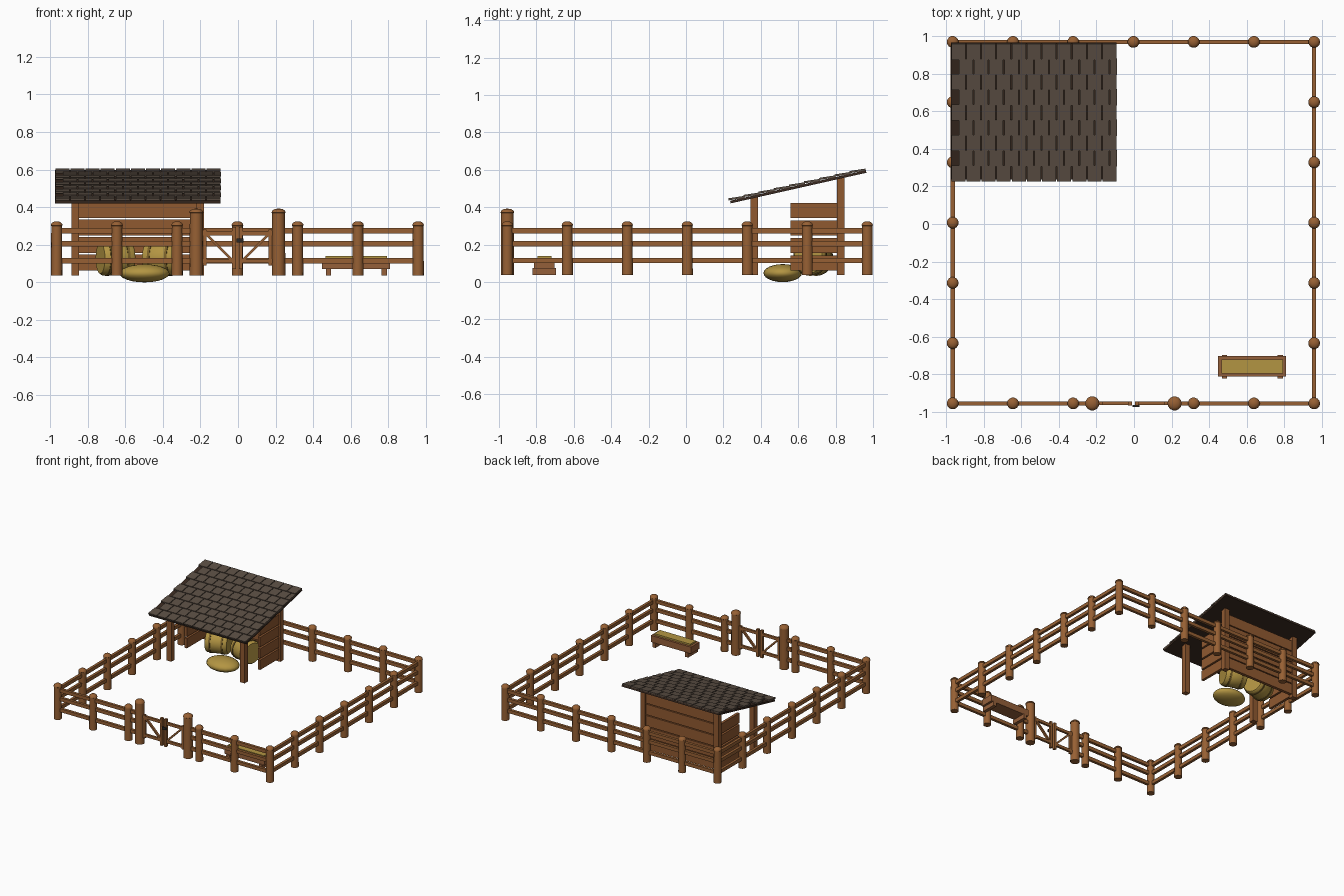
import bpy, bmesh, math
from mathutils import Matrix, Vector

if "Cube" in bpy.data.objects:
    bpy.data.objects.remove(bpy.data.objects["Cube"])

def mat(name, rgb):
    m = bpy.data.materials.new(name)
    m.diffuse_color = (*rgb, 1)
    m.use_nodes = True
    m.node_tree.nodes["Principled BSDF"].inputs["Base Color"].default_value = m.diffuse_color
    return m

WOOD = mat("post_wood", (0.31, 0.118, 0.034))
PLANK = mat("plank_wood", (0.28, 0.10, 0.030))
TROUGH = mat("trough_wood", (0.30, 0.115, 0.042))
SHINGLE = mat("grey_brown_shingle", (0.105, 0.078, 0.058))
DECK = mat("dark_roof_deck", (0.040, 0.022, 0.014))
HAY = mat("hay", (0.45, 0.30, 0.055))
BAND = mat("bale_band", (0.19, 0.115, 0.022))
IRON = mat("dark_iron", (0.02, 0.018, 0.016))

def finish(bm, name, m, smooth=False):
    bmesh.ops.recalc_face_normals(bm, faces=bm.faces)
    me = bpy.data.meshes.new(name)
    bm.to_mesh(me)
    bm.free()
    me.materials.append(m)
    ob = bpy.data.objects.new(name, me)
    bpy.context.collection.objects.link(ob)
    if smooth:
        bpy.context.view_layer.objects.active = ob
        ob.select_set(True)
        bpy.ops.object.shade_smooth_by_angle(angle=math.radians(40))
        ob.select_set(False)
    return ob

def add_box(bm, lo, hi, mx=Matrix()):
    lo, hi = Vector(lo), Vector(hi)
    m = mx @ Matrix.Translation((lo + hi) / 2) @ Matrix.Diagonal((*(hi - lo), 1))
    bmesh.ops.create_cube(bm, size=1, matrix=m)

def boxes(name, m, items):
    bm = bmesh.new()
    for lo, hi in items:
        add_box(bm, lo, hi)
    return finish(bm, name, m)

def lathe(name, profile, m, sides, mx=Matrix()):
    # profile of (radius, height) points spun around the local z axis
    bm = bmesh.new()
    vs = [bm.verts.new((r, 0, z)) for r, z in profile]
    es = [bm.edges.new(p) for p in zip(vs, vs[1:])]
    bmesh.ops.spin(bm, geom=vs + es, cent=(0, 0, 0), axis=(0, 0, 1),
                   angle=2 * math.pi, steps=sides, use_merge=True)
    bmesh.ops.remove_doubles(bm, verts=bm.verts, dist=1e-5)
    ob = finish(bm, name, m, True)
    ob.matrix_world = mx
    return ob

# ---- fence posts
CX, CY, H, BASE = -0.003, 0.007, 0.962, 0.037
def post(name, x, y, r, top):
    h = top - BASE
    lathe(name, [(0, 0), (r, 0), (r * 0.96, h - 0.024), (r * 1.05, h - 0.022),
                 (r * 0.95, h - 0.012), (r * 0.6, h - 0.003), (0, h)],
          WOOD, 14, Matrix.Translation((x, y, BASE)))

STEP = H / 3
for i in range(-3, 4):
    for j in range(-3, 4):
        if max(abs(i), abs(j)) == 3 and (i, j) != (0, -3):
            post("fence_post", CX + i * STEP, CY + j * STEP, 0.030, 0.325)
FY = CY - H
GATE = (-0.222, 0.216)
for x in GATE:
    post("gate_post", x, FY, 0.036, 0.393)

# ---- fence rails
RAILS, RH, RD = (0.275, 0.205, 0.115), 0.014, 0.011
def rails_x(name, x0, x1, y):
    boxes(name, WOOD, [((x0, y - RD, z - RH), (x1, y + RD, z + RH)) for z in RAILS])
rails_x("back_rails", CX - H, CX + H, CY + H)
rails_x("front_left_rails", CX - H, GATE[0], FY)
rails_x("front_right_rails", GATE[1], CX + H, FY)
for s, n in ((-1, "left_rails"), (1, "right_rails")):
    x = CX + s * H
    boxes(n, WOOD, [((x - RD, CY - H, z - RH), (x + RD, CY + H, z + RH)) for z in RAILS])

# ---- double gate, each leaf with stiles, rails and a brace
for s, n in ((-1, "left_gate_leaf"), (1, "right_gate_leaf")):
    bm = bmesh.new()
    def part(x0, x1, z0, z1, d=0.009):
        a, b = sorted((s * x0 - 0.003, s * x1 - 0.003))
        add_box(bm, (a, FY - d, z0), (b, FY + d, z1))
    part(0.008, 0.028, 0.07, 0.295, 0.011)
    part(0.165, 0.183, 0.09, 0.28)
    part(0.02, 0.19, 0.25, 0.272)
    part(0.02, 0.19, 0.102, 0.124)
    a, b = Vector((s * 0.025 - 0.003, FY, 0.115)), Vector((s * 0.172 - 0.003, FY, 0.262))
    d = b - a
    mx = Matrix.Translation((a + b) / 2) @ d.to_track_quat('Z', 'Y').to_matrix().to_4x4()
    add_box(bm, (-0.009, -0.007, -d.length / 2), (0.009, 0.007, d.length / 2), mx)
    finish(bm, n, WOOD)
boxes("gate_latch", IRON, [((-0.008, FY - 0.02, 0.212), (0.030, FY - 0.009, 0.232))])

# ---- shelter frame and plank walls
X0, X1, YF, YB = -0.866, -0.202, 0.365, 0.827
T = 0.021
boxes("shelter_posts", PLANK,
      [((x - T, y - T, BASE), (x + T, y + T, top))
       for x in (X0, X1) for y, top in ((YF, 0.455), (YB, 0.56))])
P = 0.0935
boxes("back_wall_planks", PLANK,
      [((X0 - T, YB - 0.012, 0.062 + i * P), (X1 + T, YB + 0.012, 0.062 + i * P + 0.086))
       for i in range(5)])
for x, n in ((X0, "left_wall_planks"), (X1, "right_wall_planks")):
    boxes(n, PLANK, [((x - 0.011, 0.56, 0.062 + i * P), (x + 0.011, YB, 0.062 + i * P + 0.080))
                     for i in range(4)])

# ---- sloping roof: deck plus staggered shingles
ROOF = Matrix.Translation((-0.975, 0.235, 0.42)) @ Matrix.Rotation(math.radians(12.7), 4, 'X')
W, L, ROWS, COLS = 0.885, 0.748, 9, 11
bm = bmesh.new()
add_box(bm, (0.002, 0.004, 0), (W - 0.002, L, 0.014), ROOF)
finish(bm, "roof_deck", DECK)
bm = bmesh.new()
cw, pitch = W / COLS, L / ROWS
for r in range(ROWS):
    mx = ROOF @ Matrix.Translation((0, r * pitch - 0.004, 0.018)) @ Matrix.Rotation(-0.07, 4, 'X')
    off = cw / 2 if r % 2 else 0
    for c in range(COLS):
        a = off + c * cw
        add_box(bm, (a + 0.003, 0, 0), (min(a + cw - 0.003, W), pitch + 0.003, 0.011), mx)
finish(bm, "roof_shingles", SHINGLE)

# ---- round hay bales with bands
R, HL = 0.09, 0.085
for x, y, ang in ((-0.652, 0.68, 18), (-0.405, 0.68, -18)):
    mx = (Matrix.Translation((x, y, 0.127)) @ Matrix.Rotation(math.radians(ang), 4, 'Z')
          @ Matrix.Rotation(math.pi / 2, 4, 'Y'))
    lathe("hay_bale", [(0, -HL), (R * 0.9, -HL), (R, -HL + 0.012),
                       (R, HL - 0.012), (R * 0.9, HL), (0, HL)], HAY, 20, mx)
    for k in (-0.048, 0.048):
        lathe("bale_band", [(R - 0.004, k - 0.007), (R + 0.004, k - 0.007), (R + 0.004, k + 0.007),
                            (R - 0.004, k + 0.007), (R - 0.004, k - 0.007)], BAND, 20, mx)

# ---- loose hay pile
bm = bmesh.new()
bmesh.ops.create_uvsphere(bm, u_segments=20, v_segments=12, radius=1,
                          matrix=Matrix.Translation((-0.498, 0.517, 0.048)) @ Matrix.Diagonal((0.133, 0.103, 0.048, 1)))
finish(bm, "hay_pile", HAY, True)

# ---- feed trough
A, B, C, D, w = 0.447, 0.81, -0.813, -0.702, 0.018
boxes("feed_trough", TROUGH, [
    ((A, C, 0.072), (B, D, 0.086)),
    ((A, C, 0.08), (B, C + w, 0.126)), ((A, D - w, 0.08), (B, D, 0.126)),
    ((A, C, 0.08), (A + w, D, 0.126)), ((B - w, C, 0.08), (B, D, 0.126))])
boxes("trough_feet", TROUGH, [((x - 0.014, C - 0.008, BASE), (x + 0.014, D + 0.006, 0.074))
                              for x in (0.482, 0.778)])
boxes("trough_hay", HAY, [((A + w, C + w, 0.084), (B - w, D - w, 0.139))])
